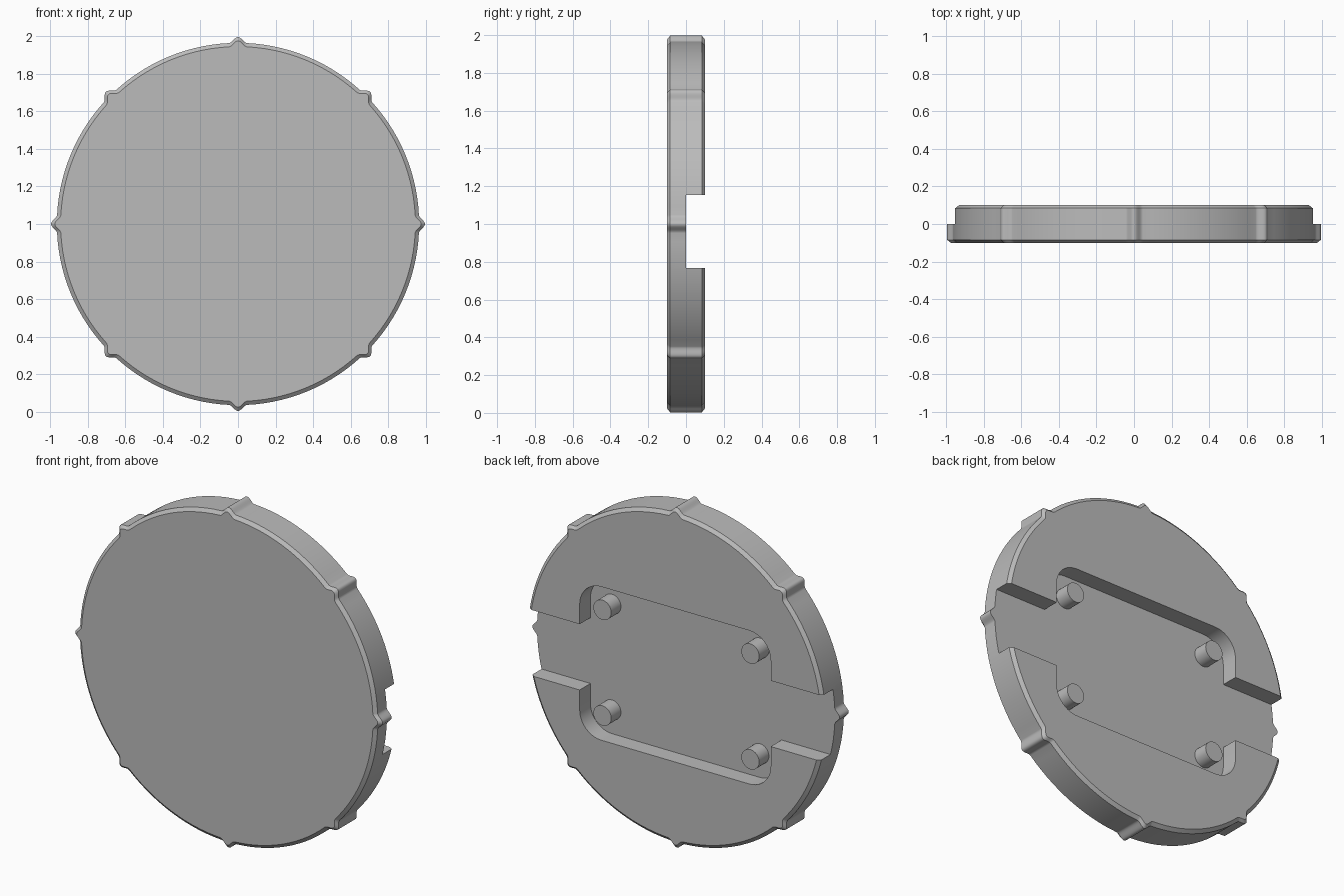
import bpy, bmesh
from math import sin, cos, pi

cube = bpy.data.objects.get("Cube")
if cube:
    bpy.data.objects.remove(cube, do_unlink=True)

RADIUS, BUMP, HALF = 0.966, 0.031, 0.05   # rim radius, bump height, bump half angle
THICK, CHAMFER = 0.1, 0.016               # half thickness, edge chamfer
MID = 0.96                                # height of the pocket centre

grey = bpy.data.materials.new("grey plastic")
grey.use_nodes = True
colour = (0.5, 0.5, 0.5, 1)
grey.diffuse_color = colour
grey.node_tree.nodes["Principled BSDF"].inputs["Base Color"].default_value = colour


def loft(name, sections):
    """Solid through matching outlines, each given as (y, [(x, z), ...])."""
    bm = bmesh.new()
    rings = [[bm.verts.new((x, y, z)) for x, z in pts] for y, pts in sections]
    n = len(rings[0])
    for a, b in zip(rings, rings[1:]):
        for i in range(n):
            j = (i + 1) % n
            bm.faces.new((a[i], a[j], b[j], b[i]))
    bm.faces.new(rings[0])
    bm.faces.new(rings[-1])
    bmesh.ops.recalc_face_normals(bm, faces=bm.faces)
    mesh = bpy.data.meshes.new(name)
    bm.to_mesh(mesh)
    bm.free()
    mesh.materials.append(grey)
    obj = bpy.data.objects.new(name, mesh)
    bpy.context.collection.objects.link(obj)
    return obj


def smooth(obj):
    bpy.ops.object.select_all(action="DESELECT")
    obj.select_set(True)
    bpy.context.view_layer.objects.active = obj
    bpy.ops.object.shade_smooth_by_angle(angle=0.6)


def arc(cx, cz, r, start, end, steps):
    return [(cx + r * cos(start + (end - start) * i / steps),
             cz + r * sin(start + (end - start) * i / steps)) for i in range(steps + 1)]


def rim(inset):
    """Circle with eight small rounded bumps."""
    pts = []
    for k in range(8):
        mid = k * pi / 4
        for i in range(-8, 8):                       # bump
            t = i / 8
            r = RADIUS - inset + BUMP * cos(t * pi / 2) ** 2
            pts.append((r * cos(mid + t * HALF), 1 + r * sin(mid + t * HALF)))
        pts += arc(0, 1, RADIUS - inset, mid + HALF, mid + pi / 4 - HALF, 14)[:-1]
    return pts


# Disc with chamfered edges
disc = loft("disc_body", [(-THICK, rim(CHAMFER + 0.004)), (-THICK + CHAMFER, rim(0)),
                          (THICK - CHAMFER, rim(0)), (THICK, rim(CHAMFER + 0.004))])

# Rear recess: rounded pocket crossed by a full width channel
PX, PZ, R, CH = 0.62, 0.45, 0.14, 0.193
quarter = [(1.2, CH), (PX, CH)] + arc(PX - R, PZ - R, R, 0, pi / 2, 10)
outline = quarter + [(-x, z) for x, z in reversed(quarter)]
outline += [(-x, -z) for x, z in outline]
outline = [(x, z + MID) for x, z in outline]
cutter = loft("recess_cutter", [(0, outline), (0.3, outline)])
cutter.hide_render = True

cut = disc.modifiers.new("recess", "BOOLEAN")
cut.operation, cut.solver, cut.object = "DIFFERENCE", "EXACT", cutter
bpy.context.view_layer.objects.active = disc
bpy.ops.object.modifier_apply(modifier=cut.name)
bpy.data.objects.remove(cutter, do_unlink=True)
smooth(disc)

# Four locating pins, centred on the pocket corners
for side, sx in (("left", 1), ("right", -1)):
    for level, sz in (("upper", 1), ("lower", -1)):
        circle = arc(sx * (PX - R), MID + sz * (PZ - R), 0.058, 0, 2 * pi, 32)[:-1]
        smooth(loft(f"{level}_{side}_pin", [(-0.01, circle), (0.09, circle)]))
